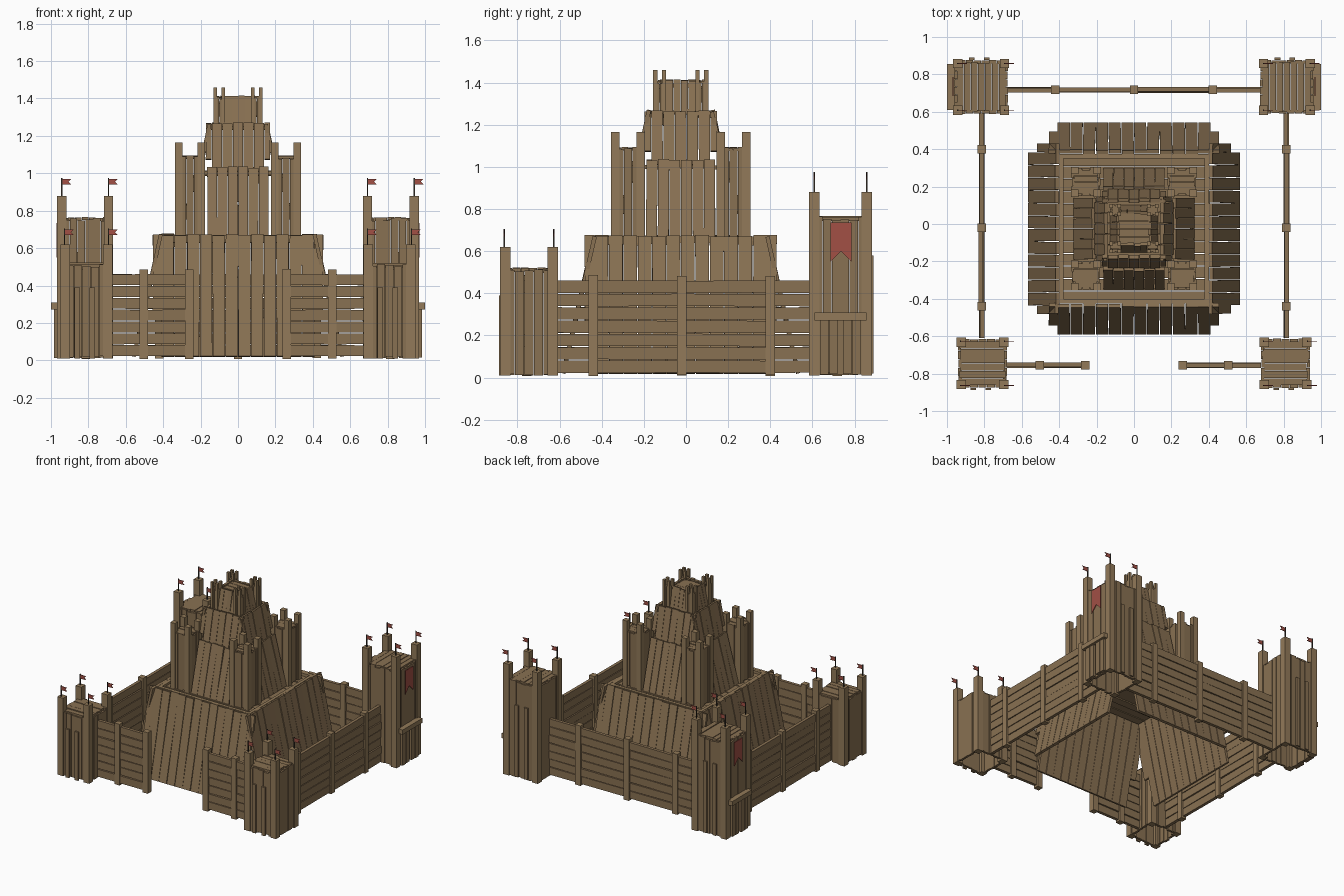
import bpy, bmesh, random
from math import pi, atan2, hypot
from mathutils import Matrix, Vector

if "Cube" in bpy.data.objects:
    bpy.data.objects.remove(bpy.data.objects["Cube"])

random.seed(4)
CY = -0.025  # keep centre in y


def material(name, color):
    m = bpy.data.materials.new(name)
    m.diffuse_color = color
    m.use_nodes = True
    m.node_tree.nodes["Principled BSDF"].inputs["Base Color"].default_value = m.diffuse_color
    return m


WOOD = material("wood", (0.25, 0.165, 0.085, 1))
POST = material("post_wood", (0.29, 0.195, 0.10, 1))
RED = material("red_cloth", (0.36, 0.08, 0.06, 1))
IRON = material("dark_pole", (0.05, 0.04, 0.03, 1))


def jit(a):
    return random.uniform(-a, a)


class Part:
    """Collects boxes into one named object."""

    def __init__(self, name, mat=WOOD):
        self.name, self.mat, self.bm = name, mat, bmesh.new()

    def box(self, c, s, m=Matrix()):
        bmesh.ops.create_cube(self.bm, size=1, matrix=m @ Matrix.Translation(c) @ Matrix.Diagonal((*s, 1)))

    def span(self, x0, x1, y0, y1, z0, z1):
        self.box(((x0 + x1) / 2, (y0 + y1) / 2, (z0 + z1) / 2), (x1 - x0, y1 - y0, z1 - z0))

    def prism(self, pts, offset):
        f = self.bm.faces.new([self.bm.verts.new(p) for p in pts])
        r = bmesh.ops.extrude_face_region(self.bm, geom=[f])
        bmesh.ops.translate(self.bm, vec=offset, verts=[v for v in r["geom"] if isinstance(v, bmesh.types.BMVert)])

    def done(self):
        bmesh.ops.recalc_face_normals(self.bm, faces=self.bm.faces)
        me = bpy.data.meshes.new(self.name)
        self.bm.to_mesh(me)
        self.bm.free()
        me.materials.append(self.mat)
        bpy.context.collection.objects.link(bpy.data.objects.new(self.name, me))


def sloped_walls(name, z0, z1, off0, off1, half, n, t=0.02, edge=None):
    """Four inward-leaning plank walls; edge = (u, width, start) for short corner planks."""
    p = Part(name)
    pitch = 2 * half / n
    planks = [(-half + pitch * (i + 0.5), pitch * 0.95, 0) for i in range(n)]
    if edge:
        planks += [(s * edge[0], edge[1], edge[2]) for s in (-1, 1)]
    for k in range(4):
        turn = Matrix.Translation((0, CY, 0)) @ Matrix.Rotation(k * pi / 2, 4, "Z")
        for u, w, f in planks:
            a = Vector((u, -off0 + (off0 - off1) * f, z0 + (z1 - z0) * f))
            b = Vector((u, -off1 + jit(0.003), z1 + jit(0.005)))
            d = b - a
            m = turn @ Matrix.Translation((a + b) / 2) @ Matrix.Rotation(-atan2(d.y, d.z), 4, "X")
            m = m @ Matrix.Rotation(jit(0.006), 4, "Y")
            p.box((0, 0, 0), (w, t, hypot(d.y, d.z)), m)
    p.done()


def deck(name, cx, cy, hx, hy, z, n, along_x, t=0.02):
    p = Part(name)
    h = hy if along_x else hx
    w = 2 * h / n
    for i in range(n):
        o = -h + w * (i + 0.5)
        zz = z + jit(0.004)
        if along_x:
            p.box((cx, cy + o, zz), (2 * hx + jit(0.012), w * 0.94, t))
        else:
            p.box((cx + o, cy, zz), (w * 0.94, 2 * hy + jit(0.012), t))
    p.done()


def tower(name, cx, cy, h, z0, body, top, post, n, along_x, t=0.018):
    """Square plank tower with four corner posts and a plank roof deck."""
    p = Part(name + "_posts", POST)
    for sx in (-1, 1):
        for sy in (-1, 1):
            o = h - post / 2
            p.box((cx + sx * o, cy + sy * o, (z0 + top) / 2), (post, post, top - z0))
    p.done()
    p = Part(name + "_planks")
    run = 2 * h - post
    for k in range(4):
        turn = Matrix.Translation((cx, cy, 0)) @ Matrix.Rotation(k * pi / 2, 4, "Z")
        for i in range(n):
            a, b = z0 + abs(jit(0.012)), body + jit(0.01)
            u = -run / 2 + run / n * (i + 0.5)
            p.box((u, -h + t / 2 + post * 0.15 + jit(0.002), (a + b) / 2), (run / n * 0.95, t, b - a), turn)
    p.done()
    deck(name + "_roof_deck", cx, cy, h - post * 0.4, h - post * 0.4, body, n + 1, along_x, t)


def flags(name, cx, cy, o, z):
    poles, cloth = Part(name + "_flag_poles", IRON), Part(name + "_flags", RED)
    for sx in (-1, 1):
        for sy in (-1, 1):
            x, y = cx + sx * o, cy + sy * o
            poles.box((x, y, z + 0.04), (0.007, 0.007, 0.11))
            pts = [(0, 0.06), (0.05, 0.06), (0.035, 0.075), (0.05, 0.09), (0, 0.09)]
            cloth.prism([(x + u, y - 0.002, z + v) for u, v in pts], (0, 0.004, 0))
    poles.done()
    cloth.done()


def fence(name, a, b, fixed, posts, along_x):
    """Palisade of seven horizontal boards with upright posts."""
    p = Part(name + "_boards")
    cuts = sorted([a, b] + [q for q in posts if a + 0.05 < q < b - 0.05])
    for q0, q1 in zip(cuts, cuts[1:]):
        for i in range(7):
            z = 0.052 + i * 0.0632
            c, l = (q0 + q1) / 2, q1 - q0
            f = fixed + jit(0.004)
            pos, size = ((c, f, z), (l, 0.024, 0.058)) if along_x else ((f, c, z), (0.024, l, 0.058))
            tilt = Matrix.Rotation(jit(0.01), 4, "Y" if along_x else "X")
            p.box((0, 0, 0), size, Matrix.Translation(pos) @ tilt)
    p.done()
    p = Part(name + "_posts", POST)
    for q in posts:
        pos = (q, fixed, 0.247) if along_x else (fixed, q, 0.247)
        p.box(pos, (0.045, 0.045, 0.475 + jit(0.006)))
    p.done()


# Central stepped keep: sloped tiers and their decks
sloped_walls("keep_tier_1", 0.02, 0.67, 0.557, 0.41, 0.41, 12, edge=(0.432, 0.046, 0.33))
sloped_walls("keep_tier_2", 0.65, 1.03, 0.315, 0.215, 0.165, 6)
sloped_walls("keep_tier_3", 1.01, 1.265, 0.205, 0.15, 0.14, 5, edge=(0.157, 0.03, 0.25))
sloped_walls("keep_tier_4", 1.25, 1.41, 0.12, 0.085, 0.07, 4, t=0.015)
for i, (half, z, n) in enumerate([(0.40, 0.64, 12), (0.21, 1.0, 7), (0.145, 1.24, 5), (0.085, 1.385, 4)]):
    deck(f"keep_deck_{i + 1}", 0, CY, half, half, z, n, True)

# Rim beams around the first tier
rim = Part("keep_rim_beams", POST)
for k in range(4):
    rim.box((0, -0.388, 0.655), (0.80, 0.024, 0.03), Matrix.Translation((0, CY, 0)) @ Matrix.Rotation(k * pi / 2, 4, "Z"))
rim.done()

# Keep turrets on the corners of tiers two and four
for sx in (-1, 1):
    for sy in (-1, 1):
        tag = ("left" if sx < 0 else "right") + ("_front" if sy < 0 else "_back")
        tower("keep_turret_" + tag, sx * 0.257, CY + sy * 0.25, 0.081, 0.65, 1.085, 1.165, 0.04, 3, True, 0.012)
        tower("top_turret_" + tag, sx * 0.1, CY + sy * 0.1, 0.031, 1.25, 1.405, 1.46, 0.02, 2, True, 0.008)

for s, side in ((-1, "left"), (1, "right")):
    # Corner towers
    tower(side + "_front_tower", s * 0.81, -0.745, 0.138, 0.01, 0.51, 0.62, 0.05, 5, True)
    flags(side + "_front_tower", s * 0.81, -0.745, 0.118, 0.61)
    tower(side + "_back_tower", s * 0.817, 0.733, 0.15, 0.01, 0.755, 0.88, 0.05, 6, False)
    flags(side + "_back_tower", s * 0.817, 0.733, 0.125, 0.88)

    # Outer ledge with supporting boards
    p = Part(side + "_tower_ledge", POST)
    p.box((s * 0.975, 0.733, 0.29), (0.05, 0.245, 0.036))
    p.done()
    p = Part(side + "_ledge_boards")
    for y in (0.655, 0.70, 0.766, 0.811):
        p.box((s * 0.972, y, 0.145), (0.022, 0.04, 0.26 + jit(0.008)))
    p.done()

    # Swallow-tailed banner
    p = Part(side + "_banner", RED)
    pts = [(0.685, 0.735), (0.785, 0.735), (0.785, 0.55), (0.735, 0.60), (0.685, 0.55)]
    p.prism([(s * 0.966, y, z) for y, z in pts], (s * 0.005, 0, 0))
    p.done()

    # Side wall and gate-side front wall
    fence(side + "_wall", -0.61, 0.59, s * 0.815, (-0.44, -0.02, 0.40), False)
    a, b = sorted((s * 0.255, s * 0.68))
    fence(side + "_front_wall", a, b, -0.755, (s * 0.26, s * 0.505), True)

fence("back_wall", -0.675, 0.675, 0.717, (-0.42, 0, 0.42), True)

# Loose split boards nailed over the tower faces
p = Part("tower_face_slats")
for s in (-1, 1):
    for x in (-0.05, 0.03):
        p.box((s * 0.81 + x, -0.882, 0.20), (0.03, 0.012, 0.38))
        p.box((s * 0.817 + x, 0.884, 0.30), (0.03, 0.012, 0.56))
p.done()
